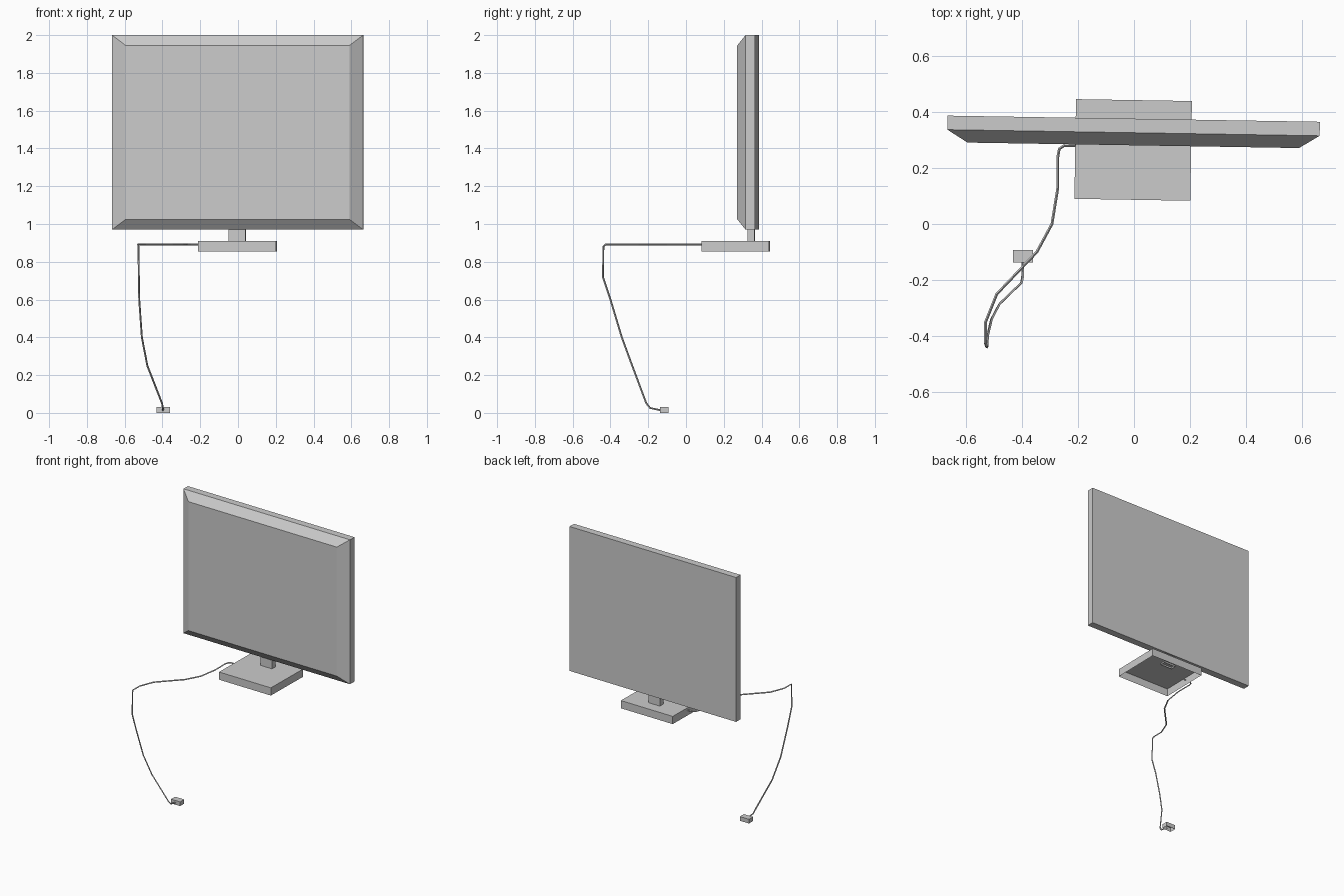
import bpy, bmesh
from mathutils import Matrix

if "Cube" in bpy.data.objects:
    bpy.data.objects.remove(bpy.data.objects["Cube"])

TURN = -0.0165  # slight twist of the whole display about z


def ring(bm, w, a, b):
    """Rectangle of half width w[0], half height w[1] at offset a, via mapper b."""
    return [bm.verts.new(b(sx * w[0], sy * w[1], a))
            for sx, sy in ((-1, -1), (1, -1), (1, 1), (-1, 1))]


def loft(name, sections, mapper, caps, loc, turn):
    """Join rectangular sections into a flat-faced shell with optional end caps."""
    bm = bmesh.new()
    rings = [ring(bm, (w, h), a, mapper) for w, h, a in sections]
    for p, q in zip(rings, rings[1:]):
        for i in range(4):
            j = (i + 1) % 4
            bm.faces.new((p[i], p[j], q[j], q[i]))
    if caps[0]:
        bm.faces.new(rings[0][::-1])
    if caps[1]:
        bm.faces.new(rings[-1])
    if mapper is along_y:  # swapped axes mirror the winding
        bmesh.ops.reverse_faces(bm, faces=bm.faces)
    mesh = bpy.data.meshes.new(name)
    bm.to_mesh(mesh)
    bm.free()
    ob = bpy.data.objects.new(name, mesh)
    ob.matrix_world = Matrix.Translation(loc) @ Matrix.Rotation(turn, 4, 'Z')
    bpy.context.collection.objects.link(ob)
    return ob


def along_z(u, v, a):
    return (u, v, a)


def along_y(u, v, a):
    return (u, a, v)


# Screen: thin slab whose front steps in with a wide chamfer
loft("screen", [(0.592, 0.46, -0.095), (0.665, 0.515, -0.05), (0.665, 0.515, 0)],
     along_y, (True, True), (-0.001, 0.376, 1.485), TURN)

# Neck: short open tube from the base up to the screen
loft("neck", [(0.045, 0.019, 0), (0.045, 0.019, 0.075)],
     along_z, (False, True), (-0.004, 0.345, 0.897), TURN)

# Base: shallow tray, open underneath
loft("base", [(0.207, 0.178, 0), (0.207, 0.178, 0.055)],
     along_z, (False, True), (-0.003, 0.2645, 0.854), TURN)

# Plug: small block on the ground, open underneath
loft("plug", [(0.036, 0.023, 0), (0.036, 0.023, 0.03)],
     along_z, (False, True), (-0.396, -0.115, 0), 0)

# Cable: square section swept from the base to the plug
path = [(-0.20, 0.281, 0.892), (-0.25, 0.28, 0.892), (-0.267, 0.268, 0.892),
        (-0.272, 0.24, 0.892), (-0.272, 0.13, 0.892), (-0.293, 0.0, 0.892),
        (-0.347, -0.10, 0.892), (-0.49, -0.25, 0.892), (-0.53, -0.35, 0.892),
        (-0.531, -0.425, 0.892), (-0.527, -0.437, 0.882), (-0.525, -0.44, 0.72),
        (-0.523, -0.40, 0.60), (-0.509, -0.34, 0.40), (-0.48, -0.285, 0.25),
        (-0.402, -0.21, 0.05), (-0.398, -0.19, 0.026), (-0.397, -0.135, 0.014)]
curve = bpy.data.curves.new("cable", 'CURVE')
curve.dimensions = '3D'
curve.bevel_depth = 0.005
curve.bevel_resolution = 0
spline = curve.splines.new('POLY')
spline.points.add(len(path) - 1)
for pt, co in zip(spline.points, path):
    pt.co = (*co, 1)
spline.use_smooth = False
cable = bpy.data.objects.new("cable", curve)
bpy.context.collection.objects.link(cable)
bpy.context.view_layer.objects.active = cable
cable.select_set(True)
bpy.ops.object.convert(target='MESH')
